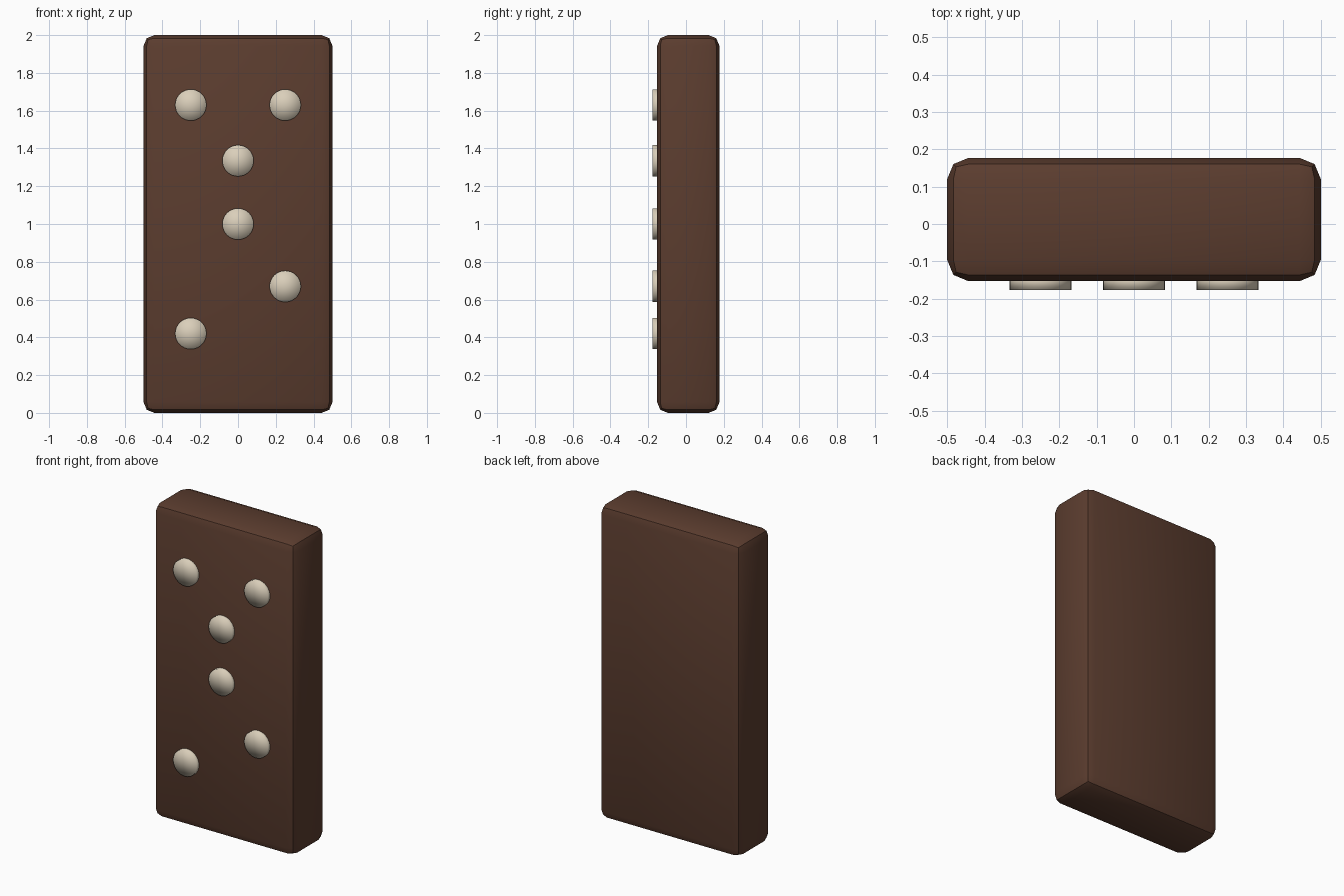
import bpy
import bmesh
import math
from mathutils import Matrix

cube = bpy.data.objects.get("Cube")
if cube:
    bpy.data.objects.remove(cube, do_unlink=True)


def make_material(name, color):
    mat = bpy.data.materials.new(name)
    mat.use_nodes = True
    mat.diffuse_color = (*color, 1)
    mat.node_tree.nodes["Principled BSDF"].inputs["Base Color"].default_value = (*color, 1)
    return mat


def make_object(name, bm, mat):
    mesh = bpy.data.meshes.new(name)
    bm.to_mesh(mesh)
    bm.free()
    mesh.materials.append(mat)
    obj = bpy.data.objects.new(name, mesh)
    bpy.context.collection.objects.link(obj)
    return obj


brown = make_material("dark brown", (0.105, 0.046, 0.028))
cream = make_material("cream", (0.70, 0.62, 0.49))

# Tile body: a slab with two-step rounded edges
FRONT, BACK = -0.153, 0.177
bm = bmesh.new()
bmesh.ops.create_cube(bm, size=1, matrix=Matrix.Translation((0, (FRONT + BACK) / 2, 1))
                      @ Matrix.Diagonal((1, BACK - FRONT, 2, 1)))
bmesh.ops.bevel(bm, geom=bm.edges[:], offset=0.057, segments=2, profile=0.5, affect='EDGES')
body = make_object("tile_body", bm, brown)
bpy.ops.object.select_all(action='DESELECT')
body.select_set(True)
bpy.context.view_layer.objects.active = body
bpy.ops.object.shade_smooth_by_angle(angle=math.radians(30))

# Pips: short round studs, smooth all over, set into the front face
pips = [(-0.25, 1.63), (0.25, 1.63), (0, 1.335), (0, 1.0), (0.25, 0.67), (-0.25, 0.42)]
for i, (x, z) in enumerate(pips, 1):
    bm = bmesh.new()
    bmesh.ops.create_cone(bm, cap_ends=True, cap_tris=True, segments=32,
                          radius1=0.083, radius2=0.083, depth=0.044,
                          matrix=Matrix.Translation((x, FRONT - 0.002, z))
                          @ Matrix.Rotation(math.pi / 2, 4, 'X'))
    for face in bm.faces:
        face.smooth = True
    make_object(f"pip_{i}", bm, cream)
